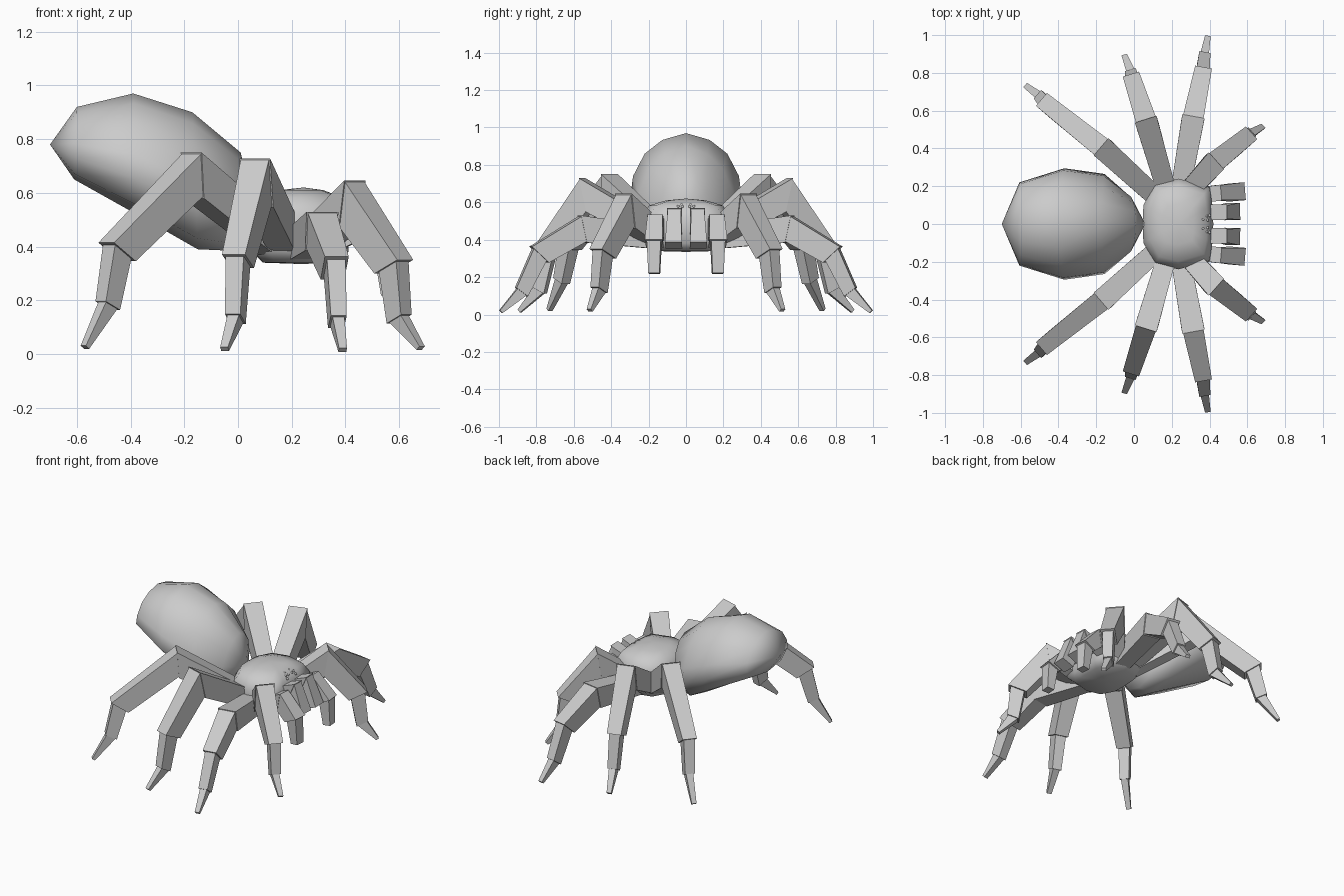
import bpy, bmesh, math
from mathutils import Vector

if "Cube" in bpy.data.objects:
    bpy.data.objects.remove(bpy.data.objects["Cube"])


def finish(bm, name, smooth=False, mirror=False):
    bmesh.ops.recalc_face_normals(bm, faces=bm.faces)
    for f in bm.faces:
        f.smooth = smooth
    me = bpy.data.meshes.new(name)
    bm.to_mesh(me)
    bm.free()
    ob = bpy.data.objects.new(name, me)
    bpy.context.collection.objects.link(ob)
    if mirror:
        m = ob.modifiers.new("mirror", 'MIRROR')
        m.use_axis = (False, True, False)
        m.use_mirror_merge = False
    return ob


def loft(name, start, rings, end):
    """Skin closed rings of points between two pole points."""
    bm = bmesh.new()
    loops = [[bm.verts.new(p) for p in r] for r in rings]
    n = len(loops[0])
    a, b = bm.verts.new(start), bm.verts.new(end)
    for i in range(n):
        j = (i + 1) % n
        bm.faces.new((a, loops[0][j], loops[0][i]))
        bm.faces.new((b, loops[-1][i], loops[-1][j]))
        for p, q in zip(loops, loops[1:]):
            bm.faces.new((p[i], p[j], q[j], q[i]))
    return finish(bm, name, smooth=True)


def limb(name, path, sizes):
    """Chain of tapered boxes; sizes hold (w, h) at start and end of each segment."""
    pts = [Vector(p) for p in path]
    head = pts[-1] - pts[0]
    head.z = 0
    side = head.normalized().cross(Vector((0, 0, 1)))
    dirs = [(q - p).normalized() for p, q in zip(pts, pts[1:])]
    bm = bmesh.new()
    for i, (s0, s1) in enumerate(sizes):
        loops = []
        for k, (w, h) in ((i, s0), (i + 1, s1)):
            # mitre the cross-section at each joint
            d0, d1 = dirs[max(k - 1, 0)], dirs[min(k, len(dirs) - 1)]
            t = (d0 + d1).normalized()
            up = side.cross(t).normalized() / max(t.dot(d0), 0.6)
            loops.append([bm.verts.new(pts[k] + side * (a * w / 2) + up * (b * h / 2))
                          for a, b in ((-1, -1), (1, -1), (1, 1), (-1, 1))])
        p, q = loops
        bm.faces.new(p)
        bm.faces.new(q)
        for a in range(4):
            b = (a + 1) % 4
            bm.faces.new((p[a], p[b], q[b], q[a]))
    return finish(bm, name, mirror=True)


def full(half):
    """Close a half outline whose first and last points lie on the mirror line."""
    return half + [(-a, b) for a, b in half[-2:0:-1]]


# Abdomen: tilted egg with a flat belly; top x, top z, bottom x, bottom z, half width
stations = [(-0.60, 0.92, -0.61, 0.65, 0.22), (-0.39, 0.97, -0.36, 0.51, 0.295),
            (-0.17, 0.90, -0.15, 0.39, 0.265), (0.01, 0.75, -0.04, 0.385, 0.15)]
section = full([(0, 1), (0.43, 0.92), (0.75, 0.76), (0.96, 0.5), (1, 0.3), (0.65, 0.08), (0, 0)])
rings = [[(bx + (tx - bx) * u, hw * s, bz + (tz - bz) * u) for s, u in section]
         for tx, tz, bx, bz, hw in stations]
loft("abdomen", (-0.70, 0, 0.78), rings, (0.06, 0, 0.54))

# Head and thorax: domed shell, broad at the front
outline = full([(0, 0.185), (0.1, 0.18), (0.195, 0.165), (0.24, 0.0), (0.21, -0.125),
                (0.1, -0.185), (0, -0.19)])
rings = [[(0.235 + x * s, y * s, z) for y, x in outline]
         for z, s in ((0.34, 0.75), (0.38, 0.95), (0.52, 1.0), (0.583, 0.82), (0.61, 0.45))]
loft("thorax", (0.235, 0, 0.335), rings, (0.245, 0, 0.62))

# Eyes: clusters of tiny beads
bm = bmesh.new()
for x, y, z in ((0.365, 0.024, 0.587), (0.388, 0.02, 0.577), (0.385, 0.042, 0.578), (0.40, 0.045, 0.562)):
    res = bmesh.ops.create_uvsphere(bm, u_segments=8, v_segments=5, radius=0.008)
    bmesh.ops.translate(bm, verts=res["verts"], vec=(x, y, z))
finish(bm, "eyes", smooth=True, mirror=True)

# Legs: hip, knee, shin end, ankle, tip
leg_sizes = [((0.10, 0.12), (0.12, 0.14)), ((0.11, 0.13), (0.09, 0.12)),
             ((0.07, 0.09), (0.06, 0.075)), ((0.045, 0.06), (0.03, 0.02))]
legs = {
    "rear_leg": [(0.13, 0.13, 0.42), (-0.17, 0.405, 0.665), (-0.45, 0.625, 0.38),
                 (-0.485, 0.665, 0.18), (-0.57, 0.73, 0.025)],
    "mid_rear_leg": [(0.18, 0.15, 0.42), (0.068, 0.535, 0.638), (0.0, 0.74, 0.345),
                     (-0.01, 0.785, 0.13), (-0.05, 0.89, 0.018)],
    "mid_front_leg": [(0.24, 0.15, 0.41), (0.312, 0.555, 0.457), (0.36, 0.785, 0.32),
                      (0.37, 0.88, 0.12), (0.39, 0.99, 0.015)],
    "front_leg": [(0.28, 0.16, 0.42), (0.425, 0.325, 0.555), (0.58, 0.445, 0.325),
                  (0.60, 0.465, 0.13), (0.68, 0.515, 0.022)],
}
for name, path in legs.items():
    limb(name, path, leg_sizes)

# Feelers and jaws at the front
limb("feeler", [(0.33, 0.15, 0.42), (0.45, 0.165, 0.475), (0.545, 0.17, 0.38), (0.56, 0.17, 0.22)],
     [((0.08, 0.10), (0.085, 0.10)), ((0.08, 0.10), (0.095, 0.09)), ((0.075, 0.07), (0.06, 0.05))])
limb("jaw", [(0.33, 0.06, 0.45), (0.465, 0.062, 0.505), (0.52, 0.066, 0.37)],
     [((0.085, 0.11), (0.08, 0.10)), ((0.07, 0.09), (0.09, 0.09))])
